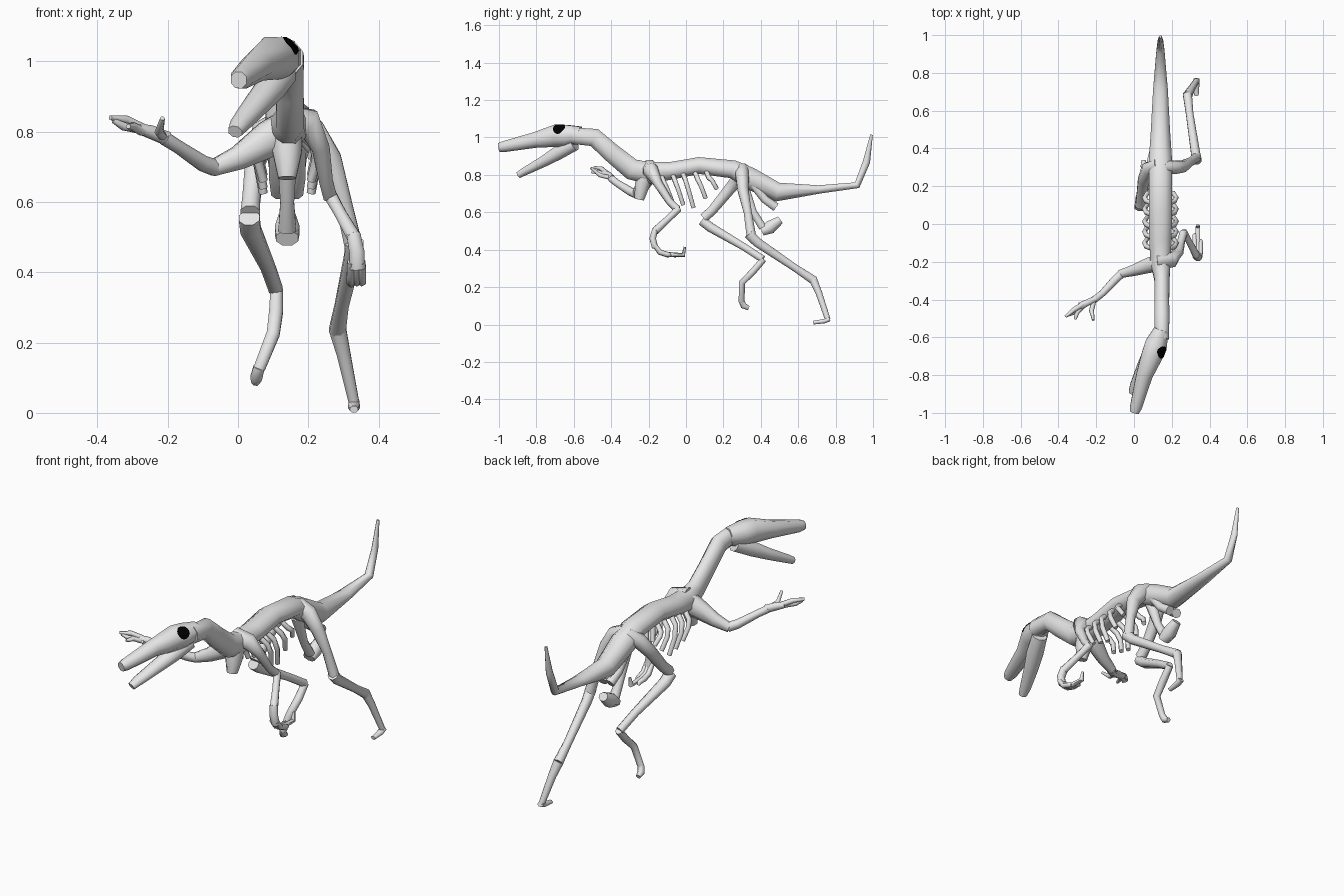
import bpy, bmesh, math
from mathutils import Vector
from mathutils.bvhtree import BVHTree


def material(name, rgb):
    m = bpy.data.materials.new(name)
    m.diffuse_color = (*rgb, 1)
    return m


BONE = material("bone_grey", (0.8, 0.8, 0.8))
BLACK = material("eye_black", (0.0, 0.0, 0.0))


def finish(name, bm, mat, angle=62):
    bmesh.ops.recalc_face_normals(bm, faces=bm.faces)
    me = bpy.data.meshes.new(name)
    bm.to_mesh(me)
    bm.free()
    me.materials.append(mat)
    ob = bpy.data.objects.new(name, me)
    bpy.context.collection.objects.link(ob)
    bpy.ops.object.select_all(action='DESELECT')
    ob.select_set(True)
    bpy.context.view_layer.objects.active = ob
    bpy.ops.object.shade_smooth_by_angle(angle=math.radians(angle))
    return ob


def tube(name, rings, ref=(1, 0, 0), sides=8):
    """Lofted bone. Each ring is x, y, z, half width along ref, [half depth]."""
    bm = bmesh.new()
    pts = [Vector(r[:3]) for r in rings]
    loops = []
    for i, r in enumerate(rings):
        a = (pts[i] - pts[i - 1]).normalized() if i else Vector()
        b = (pts[i + 1] - pts[i]).normalized() if i + 1 < len(pts) else Vector()
        t = (a + b).normalized()
        side = Vector(ref)
        side = (side - t * side.dot(t)).normalized()
        up = t.cross(side)
        loops.append([])
        for k in range(sides):
            q = 2 * math.pi * (k + 0.5) / sides
            v = pts[i] + side * r[3] * math.cos(q) * 1.06 + up * r[-1] * math.sin(q) * 1.06
            loops[-1].append(bm.verts.new(v))
    for l0, l1 in zip(loops, loops[1:]):
        for k in range(sides):
            j = (k + 1) % sides
            bm.faces.new((l0[k], l0[j], l1[j], l1[k]))
    bm.faces.new(loops[0])
    bm.faces.new(loops[-1])
    return finish(name, bm, BONE)


# Neck, back and tail in one run: y, z, half width, half depth
CX = 0.14
spine = [(-.61, 1.01, .038, .045), (-.49, 1.0, .04, .05), (-.4, .92, .039, .052),
         (-.29, .83, .041, .058), (-.2, .81, .055, .06), (-.08, .822, .06, .048),
         (.07, .85, .063, .046), (.25, .83, .063, .05), (.34, .782, .062, .06),
         (.49, .708, .052, .052), (.71, .722, .04, .023), (.915, .745, .022, .019),
         (.965, .87, .015, .02), (.992, 1.015, .007, .007)]
tube("spine_and_tail", [(CX + (.008 if s[0] < -.25 else 0), *s) for s in spine])

# Skull and open lower jaw
skull = tube("skull", [(.002, -.998, .947, .024, .024), (.01, -.97, .952, .032, .03),
                       (.055, -.8, .988, .044, .043), (.098, -.69, 1.01, .058, .061),
                       (.118, -.635, 1.01, .06, .058), (.145, -.56, 1.015, .04, .044)])
tube("lower_jaw", [(-.008, -.895, .8, .021, .018), (.005, -.86, .82, .028, .022),
                   (.05, -.76, .873, .036, .03), (.09, -.68, .92, .042, .038),
                   (.13, -.595, .965, .037, .036)])

# Eye: thin patch projected on the right side of the skull
tree = BVHTree.FromPolygons([v.co for v in skull.data.vertices],
                            [p.vertices for p in skull.data.polygons])
look = Vector((-.7, .2, -.65)).normalized()
across = look.cross(Vector((0, 0, 1))).normalized()
rise = across.cross(look)
centre = Vector((.144, -.678, 1.045))
bm = bmesh.new()


def eye_vert(radius, q):
    p = centre + (across * math.cos(q) + rise * math.sin(q)) * radius
    hit = tree.ray_cast(p - look * .5, look)[0]
    return bm.verts.new((hit or p) - look * .004)


mid = eye_vert(0, 0)
bands = [[eye_vert(r, 2 * math.pi * k / 14) for k in range(14)] for r in (.011, .022, .034)]
for k in range(14):
    j = (k + 1) % 14
    bm.faces.new((mid, bands[0][k], bands[0][j]))
    for a, b in zip(bands, bands[1:]):
        bm.faces.new((a[k], b[k], b[j], a[j]))
finish("eye", bm, BLACK)

# Breast bone and hip bones
tube("breast_bone", [(CX, -.215, .82, .045, .045), (CX, -.235, .74, .042, .04),
                     (CX, -.25, .668, .026, .026)])
tube("pubis", [(CX, .3, .76, .03, .03), (CX, .36, .6, .02, .02), (CX, .41, .52, .026, .022)])
tube("pubis_boot", [(CX, .405, .497, .032, .024), (CX, .45, .52, .036, .036),
                    (CX, .505, .56, .024, .022)])
for s, n in ((-1, "left"), (1, "right")):
    tube("ischium_" + n, [(CX + s * .03, .35, .76, .022), (CX + s * .03, .42, .67, .022),
                          (CX + s * .022, .48, .628, .024)])

# Ribs
rib_ends = [(-.13, .66), (-.07, .64), (-.015, .625), (.05, .675), (.11, .725)]
for i, (y, z) in enumerate(rib_ends):
    for s, n in ((-1, "left"), (1, "right")):
        top = .79 + .006 * i
        tube(f"rib_{n}_{i + 1}",
             [(CX + s * .045, y, top, .013), (CX + s * .076, y + .012, top - .03, .013),
              (CX + s * .084, y + .03, (top + z) / 2, .013), (CX + s * .068, y + .055, z, .012)],
             ref=(0, 1, 0), sides=6)

# Right hind leg, stretched back
tube("right_thigh", [(.15, .3, .825, .04, .035), (.21, .3, .795, .045, .036),
                     (.26, .305, .72, .036, .03), (.3, .33, .6, .024, .022),
                     (.33, .35, .47, .026, .026)])
tube("right_shin", [(.332, .335, .485, .026, .028), (.325, .38, .44, .024, .026),
                    (.295, .58, .305, .02, .02), (.283, .685, .235, .024, .024)])
tube("right_ankle", [(.283, .68, .24, .025, .022), (.3, .71, .17, .02, .018),
                     (.33, .757, .03, .015, .015)])
tube("right_foot", [(.33, .768, .03, .016, .013), (.33, .74, .018, .017, .012),
                    (.33, .68, .01, .012, .0098)])

# Left hind leg, swung forward
tube("left_thigh", [(.13, .31, .825, .04, .035), (.075, .29, .795, .04, .036),
                    (.05, .23, .72, .03, .031), (.038, .14, .61, .026, .026),
                    (.035, .095, .57, .028, .026)])
tube("left_shin", [(.032, .085, .555, .03, .026), (.036, .13, .52, .03, .026),
                   (.085, .31, .415, .021, .02), (.108, .41, .35, .02, .02)])
tube("left_ankle", [(.11, .415, .35, .018, .018), (.108, .36, .285, .02, .018),
                    (.1, .3, .225, .019, .017), (.06, .297, .125, .017, .016)])
tube("left_foot", [(.06, .295, .13, .016), (.052, .308, .1, .017), (.05, .335, .088, .012)])

# Right arm, folded down
tube("right_upper_arm", [(.12, -.195, .83, .045, .05), (.2, -.19, .825, .04, .042),
                         (.235, -.15, .755, .024, .026), (.25, -.09, .66, .019, .02),
                         (.262, -.045, .615, .02, .02)], ref=(0, 1, 0))
tube("right_forearm", [(.262, -.04, .62, .019), (.29, -.09, .57, .017),
                       (.33, -.165, .5, .02)], ref=(0, 0, 1))
tube("right_palm", [(.328, -.165, .51, .02, .016), (.338, -.178, .46, .022, .018),
                    (.34, -.165, .41, .022, .017)])
for i, (x, end, tip) in enumerate(((.322, -.06, .36), (.338, -.014, .415), (.352, -.09, .365))):
    tube(f"right_finger_{i + 1}", [(x, -.172, .43, .012), (x, -.14, .387, .014),
                                   (x, -.1, .374, .014), (x, end, .372, .012),
                                   (x, end + .008, tip, .006)], sides=6)

# Left arm, reaching out
UP = (0, 0, 1)
tube("left_upper_arm", [(.16, -.195, .825, .05, .045), (.09, -.215, .78, .052, .042),
                        (0, -.245, .725, .034, .03), (-.075, -.265, .695, .023, .022)], ref=UP)
tube("left_forearm", [(-.065, -.262, .697, .023), (-.1, -.295, .71, .022),
                      (-.17, -.37, .757, .018), (-.21, -.4, .782, .019)], ref=UP)
tube("left_palm", [(-.2, -.395, .78, .02, .016), (-.25, -.418, .8, .019, .018),
                   (-.285, -.435, .81, .014, .02)], ref=UP)
fingers = [((-.27, -.425, .81), (-.32, -.455, .835), (-.363, -.49, .84)),
           ((-.28, -.435, .807), (-.325, -.47, .815), (-.355, -.485, .832)),
           ((-.27, -.435, .8), (-.3, -.465, .815), (-.312, -.505, .815)),
           ((-.212, -.4, .785), (-.225, -.46, .798), (-.215, -.508, .838))]
for i, f in enumerate(fingers):
    tube(f"left_finger_{i + 1}", [(*p, r) for p, r in zip(f, (.013, .012, .007))],
         ref=UP, sides=6)
